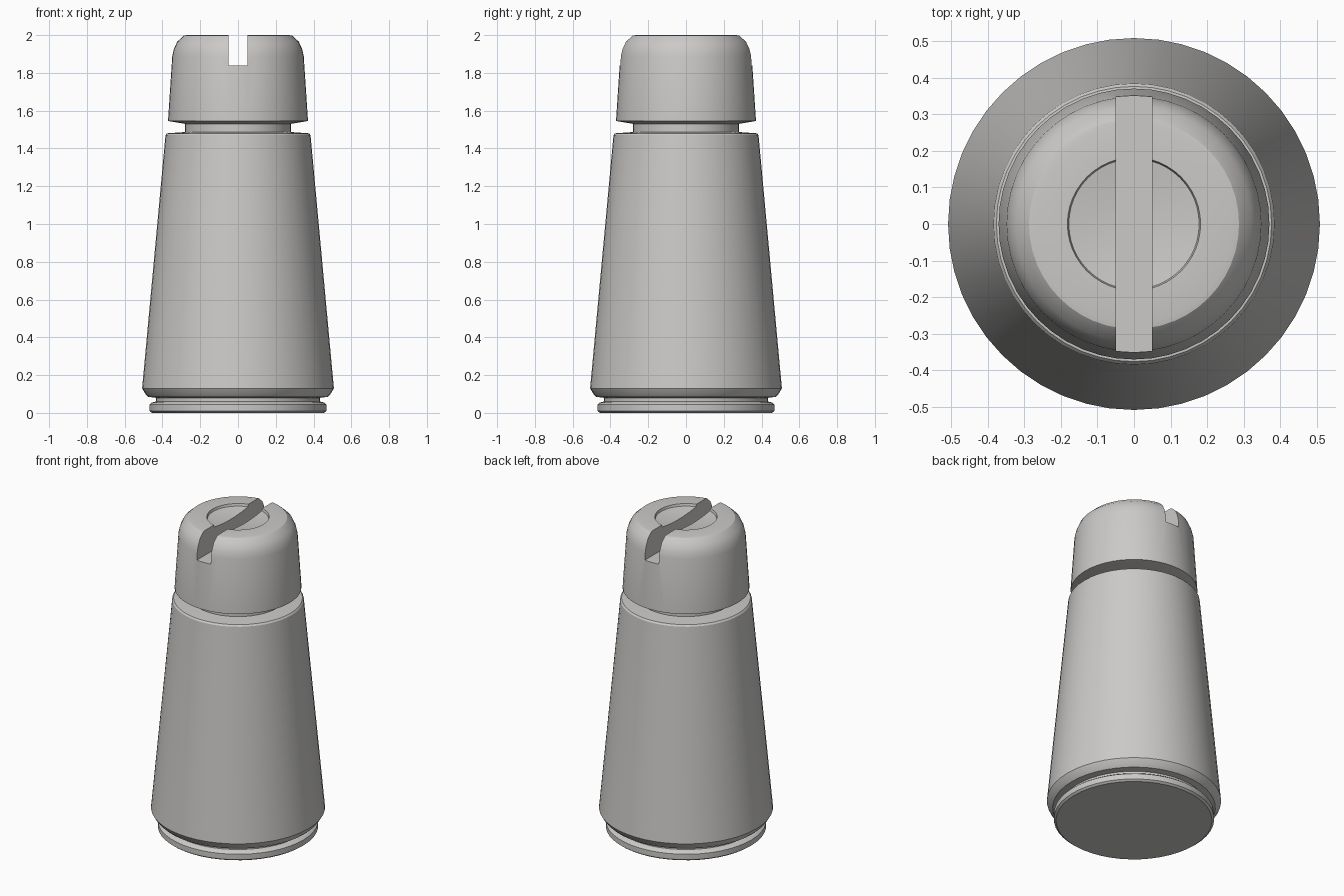
import bpy, bmesh, math

if "Cube" in bpy.data.objects:
    bpy.data.objects.remove(bpy.data.objects["Cube"])

SEGMENTS = 48

grey = bpy.data.materials.new("light_grey")
grey.diffuse_color = (0.6, 0.59, 0.58, 1)
grey.use_nodes = True
grey.node_tree.nodes["Principled BSDF"].inputs["Base Color"].default_value = grey.diffuse_color


def lathe(name, profile):
    """Closed solid spun about z from (radius, height) points, bottom to top."""
    bm = bmesh.new()
    rings = []
    for r, z in profile:
        if r == 0:
            rings.append([bm.verts.new((0, 0, z))] * SEGMENTS)
        else:
            rings.append([bm.verts.new((r * math.cos(a), r * math.sin(a), z))
                          for a in (2 * math.pi * i / SEGMENTS for i in range(SEGMENTS))])
    for low, high in zip(rings, rings[1:]):
        for i in range(SEGMENTS):
            j = (i + 1) % SEGMENTS
            corners = dict.fromkeys((low[i], low[j], high[j], high[i]))
            bm.faces.new(list(corners))
    bmesh.ops.recalc_face_normals(bm, faces=bm.faces)
    mesh = bpy.data.meshes.new(name)
    bm.to_mesh(mesh)
    bm.free()
    mesh.materials.append(grey)
    obj = bpy.data.objects.new(name, mesh)
    bpy.context.collection.objects.link(obj)
    return obj


def shade(obj):
    bpy.ops.object.select_all(action='DESELECT')
    obj.select_set(True)
    bpy.context.view_layer.objects.active = obj
    bpy.ops.object.shade_smooth_by_angle(angle=math.radians(30))


# Tapered body with the base lip, groove and neck in one turned piece
body = lathe("body", [
    (0, 0), (0.455, 0), (0.468, 0.01), (0.468, 0.045), (0.455, 0.055),
    (0.435, 0.06), (0.435, 0.08), (0.475, 0.085), (0.49, 0.1), (0.508, 0.13),
    (0.505, 0.16), (0.384, 1.47), (0.376, 1.48), (0.28, 1.487),
    (0.28, 1.56), (0, 1.56)])
shade(body)

# Cap with rounded shoulder and shallow dished top
cap = lathe("cap", [
    (0, 1.53), (0.28, 1.53), (0.37, 1.545), (0.37, 1.555), (0.348, 1.89),
    (0.34, 1.925), (0.322, 1.965), (0.287, 1.997), (0.27, 2.0), (0.182, 2.0),
    (0.178, 1.985), (0.12, 1.977), (0.06, 1.972), (0, 1.97)])

# Screwdriver slot across the cap
bpy.ops.mesh.primitive_cube_add(size=1, location=(0, 0, 2.04))
cutter = bpy.context.object
cutter.name = "slot_cutter"
cutter.scale = (0.098, 1.0, 0.4)
cutter.data.materials.append(grey)
cutter.hide_render = True
cutter.hide_viewport = True

slot = cap.modifiers.new("slot", 'BOOLEAN')
slot.operation = 'DIFFERENCE'
slot.solver = 'EXACT'
slot.object = cutter
bpy.ops.object.select_all(action='DESELECT')
cap.select_set(True)
bpy.context.view_layer.objects.active = cap
bpy.context.view_layer.update()
bpy.ops.object.modifier_apply(modifier="slot")
bpy.data.objects.remove(cutter, do_unlink=True)
shade(cap)
